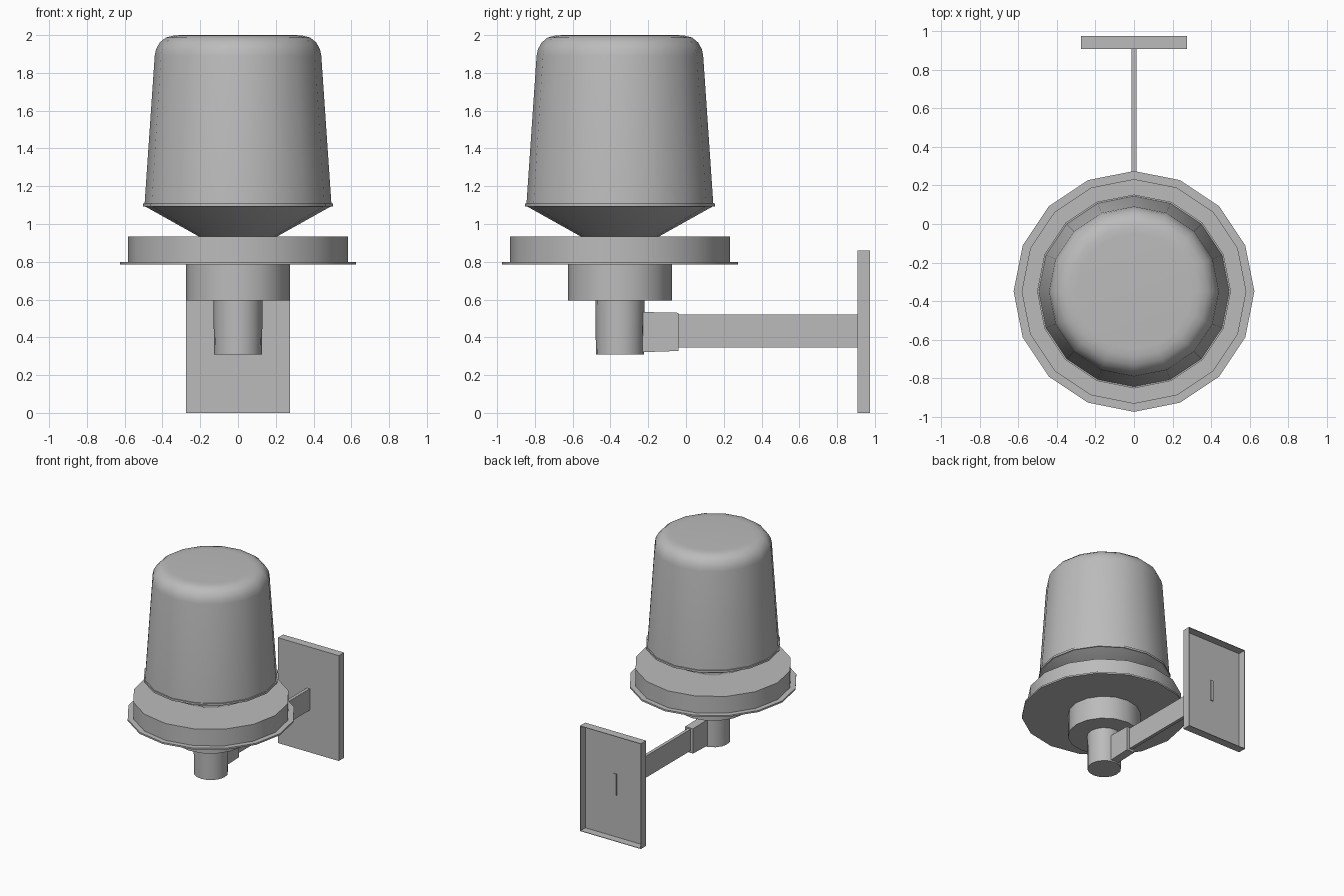
import bpy, math

if "Cube" in bpy.data.objects:
    bpy.data.objects.remove(bpy.data.objects["Cube"], do_unlink=True)

SIDES = 16
AXIS_Y = -0.35

grey = bpy.data.materials.new("plain grey")
grey.use_nodes = True
COLOUR = (0.5, 0.5, 0.5, 1)
grey.diffuse_color = COLOUR
grey.node_tree.nodes["Principled BSDF"].inputs["Base Color"].default_value = COLOUR


def make(name, verts, faces, smooth=False):
    mesh = bpy.data.meshes.new(name)
    mesh.from_pydata(verts, [], faces)
    mesh.materials.append(grey)
    obj = bpy.data.objects.new(name, mesh)
    bpy.context.collection.objects.link(obj)
    if smooth:
        bpy.ops.object.select_all(action="DESELECT")
        obj.select_set(True)
        bpy.context.view_layer.objects.active = obj
        bpy.ops.object.shade_smooth_by_angle(angle=math.radians(35))
    return obj


def lathe(name, profile):
    """Spin (radius, z) points, listed bottom to top, and cap both ends."""
    verts, faces = [], []
    for r, z in profile:
        for i in range(SIDES):
            a = math.tau * i / SIDES
            verts.append((r * math.cos(a), AXIS_Y + r * math.sin(a), z))
    for k in range(len(profile) - 1):
        for i in range(SIDES):
            j = (i + 1) % SIDES
            low, high = k * SIDES, (k + 1) * SIDES
            faces.append((low + i, low + j, high + j, high + i))
    faces.append(tuple(reversed(range(SIDES))))
    last = (len(profile) - 1) * SIDES
    faces.append(tuple(range(last, last + SIDES)))
    return make(name, verts, faces, True)


def beam(name, half_width, y0, z0, y1, z1):
    """Box along y; z0 and z1 are the (low, high) heights at each end."""
    w = half_width
    verts = [(x, y, z) for y, zs in ((y0, z0), (y1, z1))
             for x, z in ((-w, zs[0]), (w, zs[0]), (w, zs[1]), (-w, zs[1]))]
    faces = [(0, 1, 2, 3), (7, 6, 5, 4)]
    faces += [(i, i + 4, (i + 1) % 4 + 4, (i + 1) % 4) for i in range(4)]
    return make(name, verts, faces)


# Lamp head, from the bottom up
lathe("stem", [(0.127, 0.31), (0.13, 0.6)])
lathe("collar", [(0.275, 0.595), (0.275, 0.79)])
lathe("tray_lip", [(0.625, 0.785), (0.625, 0.798)])
lathe("tray", [(0.583, 0.79), (0.583, 0.935)])
lathe("shade_cone", [(0.2, 0.93), (0.495, 1.095)])
lathe("shade_rim", [(0.503, 1.092), (0.503, 1.108)])
lathe("shade", [(0.495, 1.1), (0.441, 1.89), (0.434, 1.925), (0.415, 1.96),
                (0.383, 1.987), (0.34, 1.998), (0.3, 2.0)])

# Bracket and arm
beam("arm_bracket", 0.035, -0.27, (0.32, 0.535), -0.04, (0.328, 0.53))
beam("arm", 0.013, -0.06, (0.345, 0.52), 0.92, (0.345, 0.52))

# Wall plate: a shallow tray, open at the back
plate = beam("wall_plate", 0.275, 0.908, (0, 0.86), 0.975, (0, 0.86))
bpy.context.view_layer.objects.active = plate
plate.data.clear_geometry()
w, t = 0.275, 0.004
verts = []
for inset, y in ((0, 0.908), (0, 0.975), (t, 0.975), (t, 0.912)):
    verts += [(x, y, z) for x, z in ((inset - w, inset), (w - inset, inset),
                                     (w - inset, 0.86 - inset), (inset - w, 0.86 - inset))]
faces = [(0, 1, 2, 3), (15, 14, 13, 12)]
for k in (0, 4, 8):
    faces += [(k + i, k + i + 4, k + (i + 1) % 4 + 4, k + (i + 1) % 4) for i in range(4)]
plate.data.from_pydata(verts, [], faces)
for poly in plate.data.polygons:
    poly.material_index = 0
